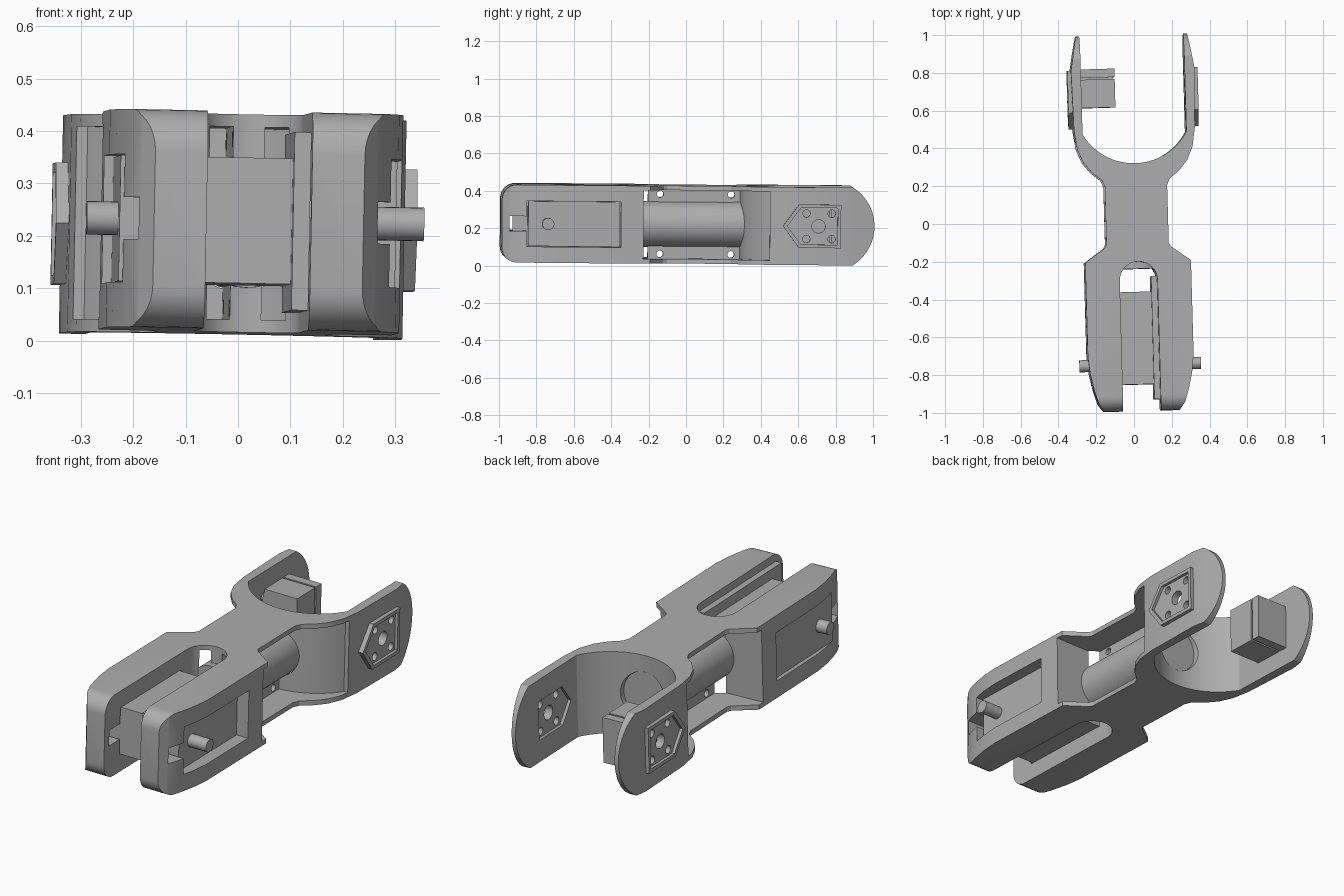
import bpy, bmesh, math
from mathutils import Matrix

cube = bpy.data.objects.get("Cube")
if cube:
    bpy.data.objects.remove(cube, do_unlink=True)

grey = bpy.data.materials.new("plain_grey")
grey.use_nodes = True
colour = (0.42, 0.42, 0.42, 1)
grey.diffuse_color = colour
grey.node_tree.nodes["Principled BSDF"].inputs["Base Color"].default_value = colour
parts = []


def prism(name, pts, axis, lo, hi):
    """Extrude a flat outline along an axis from lo to hi."""
    place = {"x": lambda a, b, h: (h, a, b),
             "y": lambda a, b, h: (a, h, b),
             "z": lambda a, b, h: (a, b, h)}[axis]
    bm = bmesh.new()
    n = len(pts)
    low = [bm.verts.new(place(a, b, lo)) for a, b in pts]
    top = [bm.verts.new(place(a, b, hi)) for a, b in pts]
    bm.faces.new(low)
    bm.faces.new(top)
    for i in range(n):
        j = (i + 1) % n
        bm.faces.new((low[i], low[j], top[j], top[i]))
    bmesh.ops.recalc_face_normals(bm, faces=bm.faces)
    mesh = bpy.data.meshes.new(name)
    bm.to_mesh(mesh)
    bm.free()
    mesh.materials.append(grey)
    ob = bpy.data.objects.new(name, mesh)
    bpy.context.collection.objects.link(ob)
    return ob


def arc(cx, cy, r, start, end, n=16, ry=None):
    ry = r if ry is None else ry
    angles = [math.radians(start + (end - start) * i / n) for i in range(n + 1)]
    return [(cx + r * math.cos(a), cy + ry * math.sin(a)) for a in angles]


def disc(cx, cy, r, n=24):
    return arc(cx, cy, r, 0, 360, n)[:-1]


def rect(a0, a1, b0, b1):
    return [(a0, b0), (a1, b0), (a1, b1), (a0, b1)]


def flip(pts, s):
    return [(s * x, y) for x, y in pts]


def boolean(target, tool, operation="DIFFERENCE"):
    tool.hide_render = True
    mod = target.modifiers.new("shape", "BOOLEAN")
    mod.operation, mod.solver, mod.object = operation, "EXACT", tool
    with bpy.context.temp_override(object=target, active_object=target,
                                   selected_objects=[target]):
        bpy.ops.object.modifier_apply(modifier=mod.name)
    bpy.data.objects.remove(tool, do_unlink=True)


def part(*args):
    ob = prism(*args)
    parts.append(ob)
    return ob


# Frame: plan outline with a round cup at the back
H = 0.208
side = [(0.2, -0.99), (0.228, -0.95), (0.25, -0.88), (0.27, -0.79), (0.28, -0.7),
        (0.28, -0.2), (0.175, -0.125), (0.165, -0.105), (0.165, 0.2), (0.18, 0.235),
        (0.23, 0.275), (0.275, 0.33), (0.305, 0.4), (0.32, 0.5), (0.327, 0.82),
        (0.296, 1.0), (0.275, 1.0)]
CUP = 0.636
cup = arc(0, CUP, 0.316, -29.5, -150.5, 28)
body = part("frame", side + cup + flip(side[::-1], -1), "z", -H, H)

# Rounded ends seen from the side
profile = (arc(-0.91, -H + 0.08, 0.08, 180, 270, 8)
           + arc(0.756, 0, 0.244, -58.5, 58.5, 24)
           + arc(-0.91, H - 0.08, 0.08, 90, 180, 8))
boolean(body, prism("cutter", profile, "x", -1, 1), "INTERSECT")

# Front slot, side windows and cable notch
slot = [(-0.1, -1.2), (0.1, -1.2)] + arc(0, -0.3, 0.1, 0, 180)
boolean(body, prism("cutter", slot, "z", -1, 1))
boolean(body, prism("cutter", rect(-0.86, -0.355, -0.122, 0.122), "x", -1, 1))
boolean(body, prism("cutter", rect(-0.95, -0.85, -0.04, 0.04), "x", -1, 1))

# Waist recesses between the two decks
for s in (1, -1):
    recess = [(0.03, -0.235), (0.5, -0.235), (0.5, 0.44)]
    recess += arc(0, CUP, 0.35, -34, -85, 16)
    boolean(body, prism("cutter", flip(recess, s), "z", -0.184, 0.184))
for y in (-0.14, 0.24):
    for z in (-0.16, 0.16):
        boolean(body, prism("cutter", disc(y, z, 0.018, 16), "x", -0.1, 0.1))

# Round opening in the cup and the barrel motor behind it
boolean(body, prism("cutter", disc(0, 0, 0.125, 40), "y", 0.25, 0.5))
part("barrel_motor", disc(0, 0, 0.123, 40), "y", -0.238, 0.318)

# Pentagon joint pads with pocket and screw holes
def pentagon(m):
    return [(0.51 + 1.3 * m, 0), (0.595 + 0.6 * m, -0.116 + m), (0.82 - m, -0.116 + m),
            (0.82 - m, 0.116 - m), (0.595 + 0.6 * m, 0.116 - m)]


for s, word in ((1, "left"), (-1, "right")):
    def span(a, b):
        return sorted((s * a, s * b))
    pad = part(word + "_joint_pad", pentagon(0), "x", *span(0.3, 0.345))
    boolean(pad, prism("cutter", pentagon(0.018), "x", *span(0.33, 0.4)))
    boolean(body, prism("cutter", pentagon(0.018), "x", *span(0.2, 0.29)))
    holes = [(0.7, 0, 0.036)]
    holes += [(y, z, 0.02) for y in (0.635, 0.77) for z in (-0.068, 0.068)]
    for y, z, r in holes:
        for target in (body, pad):
            boolean(target, prism("cutter", disc(y, z, r, 20), "x", *span(0.2, 0.5)))
    # Front pivot pin
    part(word + "_pivot_pin", disc(-0.745, 0, 0.032), "x", *span(0.2, 0.322))

# Front servo in the slot
part("front_servo", rect(-0.85, -0.36, -0.12, 0.12), "x", -0.262, 0.22)
part("front_servo_flange", rect(-0.93, -0.28, -0.17, 0.17), "x", 0.067, 0.099)

# Rear servo on the inside of the right arm
part("rear_servo", rect(0.62, 0.77, -0.115, 0.115), "x", -0.285, -0.095)
part("rear_servo_neck", rect(0.765, 0.785, -0.105, 0.105), "x", -0.285, -0.105)
part("rear_servo_cap", rect(0.78, 0.825, -0.115, 0.115), "x", -0.285, -0.095)

# Smooth the curves and set the slight lean of the whole link
lean = (Matrix.Translation((0.012, 0, 0.222)) @ Matrix.Rotation(0.028, 4, "Z")
        @ Matrix.Rotation(0.02, 4, "Y") @ Matrix.Rotation(-0.008, 4, "X"))
for ob in parts:
    ob.matrix_world = lean
    bpy.ops.object.select_all(action="DESELECT")
    ob.select_set(True)
    bpy.context.view_layer.objects.active = ob
    bpy.ops.object.shade_smooth_by_angle(angle=math.radians(25))
